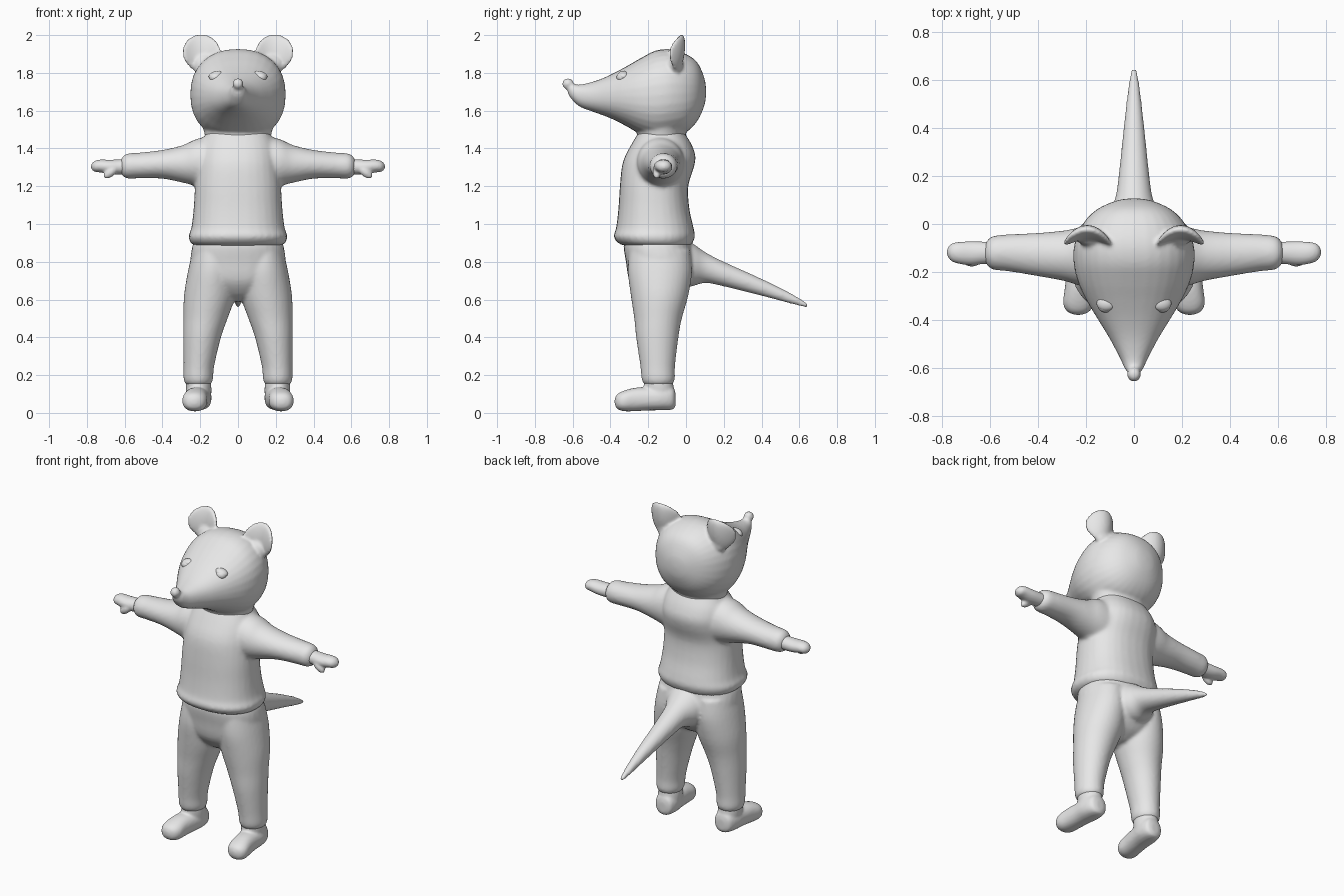
import bpy, bmesh, math
from mathutils import Matrix, Vector

grey = bpy.data.materials.new("soft grey")
grey.diffuse_color = (0.8, 0.8, 0.8, 1)


def catmull(p, q, r, s, t):
    return 0.5 * (2 * q + (r - p) * t + (2 * p - 5 * q + 4 * r - s) * t * t
                  + (3 * q - p - 3 * r + s) * t ** 3)


def loft(bm, axis, rows, side=1, power=2.0, steps=4, n=32):
    """Closed tube through rows of (x, y, z, radius_a, radius_b), rings square to axis."""
    rows = [rows[0]] + rows + [rows[-1]]
    dense = []
    for i in range(1, len(rows) - 2):
        for k in range(steps):
            dense.append([catmull(*v, k / steps) for v in zip(*rows[i - 1:i + 3])])
    dense.append(rows[-1])
    rings = []
    for x, y, z, ra, rb in dense:
        ring = []
        for j in range(n):
            a = 2 * math.pi * j / n
            c, s = math.cos(a), math.sin(a)
            u = max(ra, .003) * math.copysign(abs(c) ** (2 / power), c)
            v = max(rb, .003) * math.copysign(abs(s) ** (2 / power), s)
            off = {'x': (0, u, v), 'y': (u, 0, v), 'z': (u, v, 0)}[axis]
            ring.append(bm.verts.new((side * (x + off[0]), y + off[1], z + off[2])))
        rings.append(ring)
    faces = [bm.faces.new(rings[0]), bm.faces.new(rings[-1])]
    for a, b in zip(rings, rings[1:]):
        for j in range(n):
            k = (j + 1) % n
            faces.append(bm.faces.new((a[j], a[k], b[k], b[j])))
    bmesh.ops.recalc_face_normals(bm, faces=faces)


def ball(bm, loc, scale, rot=None, bend=0):
    """Ellipsoid; bend curls its left and right edges towards the front."""
    verts = bmesh.ops.create_uvsphere(bm, u_segments=32, v_segments=20, radius=1)["verts"]
    rot = rot or Matrix.Identity(3)
    for v in verts:
        p = Vector([a * b for a, b in zip(v.co, scale)])
        p.y -= bend * p.x ** 2
        v.co = rot @ p + Vector(loc)


def finish(name, bm, voxel=0.011, smooth=5):
    """Fuse the overlapping shells into one soft skin."""
    me = bpy.data.meshes.new(name)
    bm.to_mesh(me)
    bm.free()
    ob = bpy.data.objects.new(name, me)
    bpy.context.collection.objects.link(ob)
    me.materials.append(grey)
    me.polygons.foreach_set("use_smooth", [True] * len(me.polygons))
    if voxel:
        m = ob.modifiers.new("fuse", 'REMESH')
        m.mode, m.voxel_size, m.use_smooth_shade = 'VOXEL', voxel, True
        m = ob.modifiers.new("soften", 'SMOOTH')
        m.factor, m.iterations = 0.5, smooth
    return ob


def span(z, w, front, back):
    """Body ring from half width and front/back depth."""
    return (0, (front + back) / 2, z, w, (back - front) / 2)


# Sweater: torso with rolled hem, two sleeves
bm = bmesh.new()
loft(bm, 'z', [span(.885, .225, -.325, .025), span(.90, .25, -.36, .035),
               span(.935, .262, -.383, .047), span(.98, .247, -.37, .04),
               span(1.08, .235, -.358, .018), span(1.2, .228, -.35, .012),
               span(1.3, .222, -.34, .042), span(1.36, .215, -.322, .05),
               span(1.42, .2, -.29, .03), span(1.47, .175, -.26, 0),
               span(1.5, .16, -.24, -.02)], power=2.3)
for s in (1, -1):
    loft(bm, 'x', [(.12, -.135, 1.32, .13, .15), (.22, -.135, 1.325, .122, .125),
                   (.29, -.132, 1.318, .105, .1), (.4, -.127, 1.316, .09, .076),
                   (.52, -.12, 1.31, .077, .068), (.585, -.12, 1.307, .07, .066),
                   (.612, -.12, 1.305, .05, .05), (.62, -.12, 1.305, .03, .03)], s)
finish("sweater", bm)

# Trousers: hips, two legs and the tail growing from the seat
bm = bmesh.new()
loft(bm, 'z', [span(.93, .22, -.32, .02), span(.88, .242, -.33, .03),
               span(.8, .25, -.318, .045), span(.7, .22, -.3, .03),
               span(.63, .13, -.25, -.02), span(.59, .04, -.19, -.09)], power=2.3)
for s in (1, -1):
    loft(bm, 'z', [(.13, -.14, .86, .11, .16), (.135, -.138, .75, .13, .17),
                   (.15, -.14, .62, .136, .152), (.172, -.148, .5, .117, .126),
                   (.19, -.152, .4, .1, .112), (.207, -.15, .25, .081, .092),
                   (.21, -.147, .18, .078, .088), (.21, -.146, .15, .066, .075)], s)
loft(bm, 'y', [(0, -.05, .8, .13, .13), (0, .03, .785, .115, .115),
               (0, .1, .77, .08, .082), (0, .2, .735, .064, .065),
               (0, .4, .665, .043, .045), (0, .55, .608, .026, .028),
               (0, .63, .574, .014, .014), (0, .65, .566, .003, .003)])
finish("trousers_and_tail", bm, 0.01)

# Head: egg-shaped skull drawn out to a snout, short neck, dished ears, nose
bm = bmesh.new()
skull = [(.107, 1.7, 1.7, .003), (.098, 1.63, 1.77, .07), (.06, 1.545, 1.855, .155),
         (0, 1.485, 1.9, .213), (-.08, 1.455, 1.925, .247), (-.16, 1.445, 1.918, .251),
         (-.24, 1.475, 1.878, .233), (-.32, 1.52, 1.832, .196), (-.4, 1.56, 1.79, .148),
         (-.48, 1.59, 1.757, .099), (-.56, 1.62, 1.738, .057), (-.605, 1.66, 1.74, .036),
         (-.625, 1.69, 1.74, .018)]
loft(bm, 'y', [(0, y, (a + b) / 2, w, (b - a) / 2) for y, a, b, w in skull], power=2.25)
loft(bm, 'z', [span(1.43, .17, -.25, 0), span(1.48, .178, -.26, 0),
               span(1.56, .2, -.26, .03)])
ball(bm, (0, -.625, 1.742), (.029, .031, .03))
for s in (1, -1):
    ball(bm, (s * .194, -.035, 1.905), (.1, .028, .1),
         Matrix.Rotation(math.radians(-8), 3, 'X'), 5)
    ball(bm, (s * .17, -.055, 1.84), (.07, .04, .06))
finish("head_with_ears", bm, 0.009, 4)

# Eyes with a lid fold above
bm = bmesh.new()
for s in (1, -1):
    ball(bm, (s * .118, -.338, 1.776), (.034, .03, .027))
    ball(bm, (s * .116, -.331, 1.787), (.04, .031, .022),
         Matrix.Rotation(s * math.radians(12), 3, 'Y'))
finish("eyes", bm, 0)

# Hands: mitten palm with a forward-down thumb
bm = bmesh.new()
for s in (1, -1):
    loft(bm, 'x', [(.58, -.12, 1.305, .045, .04), (.63, -.12, 1.302, .047, .04),
                   (.68, -.122, 1.302, .05, .038), (.73, -.12, 1.307, .045, .034),
                   (.76, -.118, 1.305, .036, .028), (.775, -.117, 1.304, .016, .014),
                   (.779, -.117, 1.304, .003, .003)], s)
    ball(bm, (s * .675, -.155, 1.274), (.045, .022, .024),
         Matrix.Rotation(s * math.radians(40), 3, 'Y'))
finish("hands", bm, 0.007, 5)

# Feet: rounded shoes with ankle, toes turned slightly out
bm = bmesh.new()
for s in (1, -1):
    loft(bm, 'y', [(.205, -.055, .07, .02, .03), (.206, -.07, .078, .055, .06),
                   (.21, -.13, .078, .07, .064), (.216, -.2, .075, .066, .062),
                   (.224, -.27, .071, .064, .062), (.23, -.33, .063, .065, .054),
                   (.232, -.365, .06, .045, .038), (.232, -.378, .06, .012, .012)], s,
         power=2.3)
    loft(bm, 'z', [(.207, -.13, .04, .06, .065), (.207, -.138, .1, .066, .075),
                   (.209, -.145, .15, .067, .078), (.21, -.147, .2, .06, .07)], s)
finish("feet", bm, 0.008, 6)
